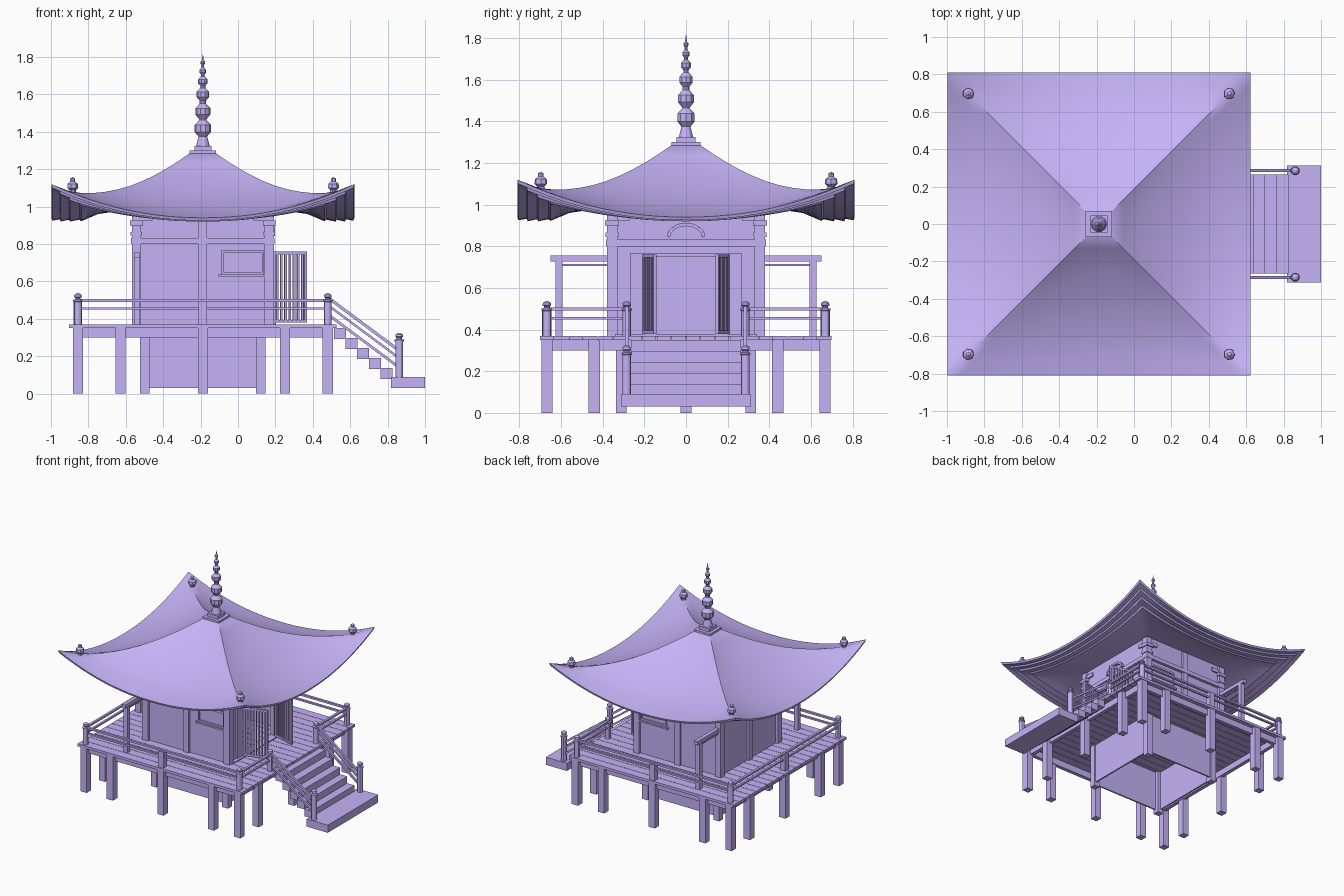
import bpy, bmesh, math
from mathutils import Matrix, Vector

if "Cube" in bpy.data.objects:
    bpy.data.objects.remove(bpy.data.objects["Cube"])

C = -0.188  # x of the building axis; all parts are built around it
paint = bpy.data.materials.new("purple")
paint.diffuse_color = (0.56, 0.45, 0.93, 1)
paint.use_nodes = True
paint.node_tree.nodes["Principled BSDF"].inputs["Base Color"].default_value = paint.diffuse_color


def box(x0, x1, y0, y1, z0, z1):
    return (Matrix.Translation(((x0 + x1) / 2, (y0 + y1) / 2, (z0 + z1) / 2))
            @ Matrix.Diagonal((x1 - x0, y1 - y0, z1 - z0, 1)))


def post(x, y, w, z0, z1):
    return box(x - w / 2, x + w / 2, y - w / 2, y + w / 2, z0, z1)


def bar(p, q, w, h):
    p, q = Vector(p), Vector(q)
    d = q - p
    return (Matrix.Translation((p + q) / 2) @ d.to_track_quat('X', 'Z').to_matrix().to_4x4()
            @ Matrix.Diagonal((d.length, w, h, 1)))


def around(mats, turns=range(4)):
    return [Matrix.Rotation(k * math.pi / 2, 4, 'Z') @ m for k in turns for m in mats]


def mirror_y(mats):
    return mats + [Matrix.Diagonal((1, -1, 1, 1)) @ m for m in mats]


def finish(name, bm, smooth=None):
    bmesh.ops.recalc_face_normals(bm, faces=bm.faces)
    me = bpy.data.meshes.new(name)
    bm.to_mesh(me)
    bm.free()
    me.materials.append(paint)
    ob = bpy.data.objects.new(name, me)
    ob.location.x = C
    bpy.context.collection.objects.link(ob)
    if smooth:
        bpy.ops.object.select_all(action='DESELECT')
        ob.select_set(True)
        bpy.context.view_layer.objects.active = ob
        bpy.ops.object.shade_smooth_by_angle(angle=math.radians(smooth))
    return ob


def part(name, mats):
    bm = bmesh.new()
    for m in mats:
        bmesh.ops.create_cube(bm, size=1, matrix=m)
    return finish(name, bm)


def lathe(name, profile, places, sides=10, smooth=None):
    bm = bmesh.new()
    for loc in places:
        rings = [[bm.verts.new((loc[0] + r * math.cos(2 * math.pi * k / sides),
                                loc[1] + r * math.sin(2 * math.pi * k / sides), loc[2] + z))
                  for k in range(sides)] for r, z in profile]
        for a, b in zip(rings, rings[1:]):
            for k in range(sides):
                j = (k + 1) % sides
                bm.faces.new((a[k], a[j], b[j], b[k]))
        bm.faces.new(rings[0][::-1])
        bm.faces.new(rings[-1])
    return finish(name, bm, smooth)


# curved roof: rings of (half width, height mid-side, height at corner)
rings = [(.07, 1.285, 1.285), (.13, 1.233, 1.244), (.2, 1.183, 1.20), (.26, 1.146, 1.167), (.32, 1.111, 1.138),
         (.385, 1.077, 1.112), (.45, 1.045, 1.093), (.515, 1.018, 1.08), (.58, .994, 1.073),
         (.66, .97, 1.074), (.73, .955, 1.087), (.81, .94, 1.12),
         (.805, .925, 1.10), (.765, .932, 1.082), (.76, .92, 1.066), (.715, .93, 1.05),
         (.71, .92, 1.033), (.66, .93, 1.02), (.65, .922, 1.005), (.56, .96, 1.0), (.36, .99, .99)]
N = 24
bm = bmesh.new()
loops = []
for t, mid, hip in rings:
    loop = []
    for k in range(4):
        rot = Matrix.Rotation(k * math.pi / 2, 3, 'Z')
        for i in range(N):
            s = 2 * i / N - 1
            loop.append(bm.verts.new(rot @ Vector((t * s, -t, mid + (hip - mid) * abs(s) ** 2.1))))
    loops.append(loop)
for a, b in zip(loops, loops[1:]):
    for i in range(4 * N):
        j = (i + 1) % (4 * N)
        bm.faces.new((a[i], a[j], b[j], b[i]))
bm.faces.new(loops[0])
finish("roof", bm, 42)

# spire and roof corner ornaments
part("spire_base", [box(-.07, .07, -.07, .07, 1.275, 1.30), box(-.045, .045, -.045, .045, 1.30, 1.325)])
spire = [(.036, 1.325), (.023, 1.375)]
for r, z in [(.046, 1.418), (.042, 1.509), (.035, 1.60), (.026, 1.67), (.019, 1.724), (.013, 1.77)]:
    spire += [(r * .5, z - r * .95), (r * .95, z - r * .4), (r * .95, z + r * .4), (r * .4, z + r * .98)]
lathe("spire", spire + [(.001, 1.813)], [(0, 0, 0)])
lathe("corner_ornament", [(.018, -.02), (.018, .008), (.031, .02), (.029, .042), (.014, .054),
                          (.014, .07), (.001, .078)],
      [(x, y, 1.08) for x in (-.697, .697) for y in (-.697, .697)], 7)

# walls, three plain sides and one with a doorway
wall = box(-.36, .36, -.36, -.33, .36, 1.0)
part("walls", around([wall], (0, 2, 3)))
part("door_wall", mirror_y([box(.33, .36, .2, .36, .36, 1.0)]) + [box(.33, .36, -.2, .2, .76, 1.0)])
part("wall_posts", around([post(-.355, -.355, .05, .36, .98)])
     + around([post(0, -.355, .045, .36, .98)], (0, 2, 3)))
part("wall_beams", around([box(-.383, .383, -.383, -.35, .80, .832)]))

# small brackets under the eaves
part("brackets", around([post(-.355, -.355, .062, .845, .865), post(-.355, -.355, .068, .90, .925),
                         box(-.378, -.27, -.372, -.345, .925, .955),
                         box(-.372, -.345, -.378, -.27, .925, .955)]))
arch = [(.372, .085 * math.cos(a), .845 + .06 * math.sin(a))
        for a in [math.pi * k / 8 for k in range(9)]]
part("door_arch_ornament", [bar(p, q, .025, .016) for p, q in zip(arch, arch[1:])])

# doorway frame and sill
part("door_frame", mirror_y([box(.34, .372, .205, .27, .37, .76)])
     + [box(.34, .372, -.27, .27, .75, .765), box(.33, .39, -.34, .34, .365, .378)])

# open lattice doors
W = .186
door = [box(0, W, -.008, .008, .38, .395), box(0, W, -.008, .008, .745, .76),
        box(0, .014, -.008, .008, .38, .76), box(W - .014, W, -.008, .008, .38, .76)]
door += [box(x - .006, x + .006, -.006, .006, .39, .75) for x in [W * k / 8 for k in range(1, 8)]]
swing = Matrix.Translation((.375, .2, 0)) @ Matrix.Rotation(math.radians(-16), 4, 'Z')
part("lattice_doors", mirror_y([swing @ m for m in door]))

# windows on the two long walls
part("windows", mirror_y([box(.10, .325, .355, .37, .752, .768), box(.10, .325, .355, .37, .635, .65),
                          box(.10, .11, .355, .37, .635, .768), box(.315, .325, .355, .37, .635, .768),
                          box(.085, .335, .355, .38, .625, .637)]))

# side screen frames on the veranda
part("screen_frames", mirror_y([post(-.352, .61, .034, .37, .73), box(-.367, -.337, .36, .65, .727, .755),
                                box(-.357, -.347, .36, .61, .705, .715)]))

# veranda floor boards, edge beams and stilts
B = .0702
part("floor_boards", [box(-.715, .715, -.702 + B * k, -.702 + B * (k + 1) - .003, .35, .37)
                      for k in range(20)])
part("floor_beams", around([box(-.665, .665, -.665, -.635, .30, .352)]))
part("stilts", around([post(x, -.668, .054, 0, .35) for x in (-.668, -.44, 0, .44)]))

# hollow skirt under the room, open below
part("base_skirt", around([box(-.325, .325, -.325, -.312, .03, .352)]))
part("base_posts", around([post(-.31, -.31, .05, 0, .35)]))

# railing
R = .668


def rails(a, b):
    return [box(a, b, -R - h, -R + h, z - h * .8, z + h * .8) for z, h in ((.498, .009), (.455, .008))]


part("railing", around(rails(-R, R) + [post(0, -R, .045, .37, .495)], (0, 2, 3))
     + around(rails(-R, -.285) + rails(.285, R), (1,)))
newel = [(.021, 0), (.021, .125), (.025, .127), (.025, .135), (.014, .14), (.014, .147), (.021, .152),
         (.019, .163), (.006, .172)]
spots = [(-R, -R, .365), (-R, R, .365), (R, -R, .365), (R, R, .365), (R, -.285, .365), (R, .285, .365)]
lathe("railing_newels", newel, spots, 12, 30)
lathe("stair_newels", [(r, z + (.065 if z > .1 else 0)) for r, z in newel],
      [(1.05, -.285, .088), (1.05, .285, .088)], 12, 30)

# stairs with landing slab and sloping handrails
part("steps", [box(.70 + .0625 * k, .7645 + .0625 * k, -.265, .265, .293 - .0535 * k, .35 - .0535 * k)
               for k in range(5)])
part("landing", [box(1.005, 1.188, -.313, .313, .03, .09)])
part("stair_rails", mirror_y([bar((.68, .285, z), (1.05, .285, z - .275), .016, h)
                              for z, h in ((.505, .016), (.465, .012), (.415, .014))]))
